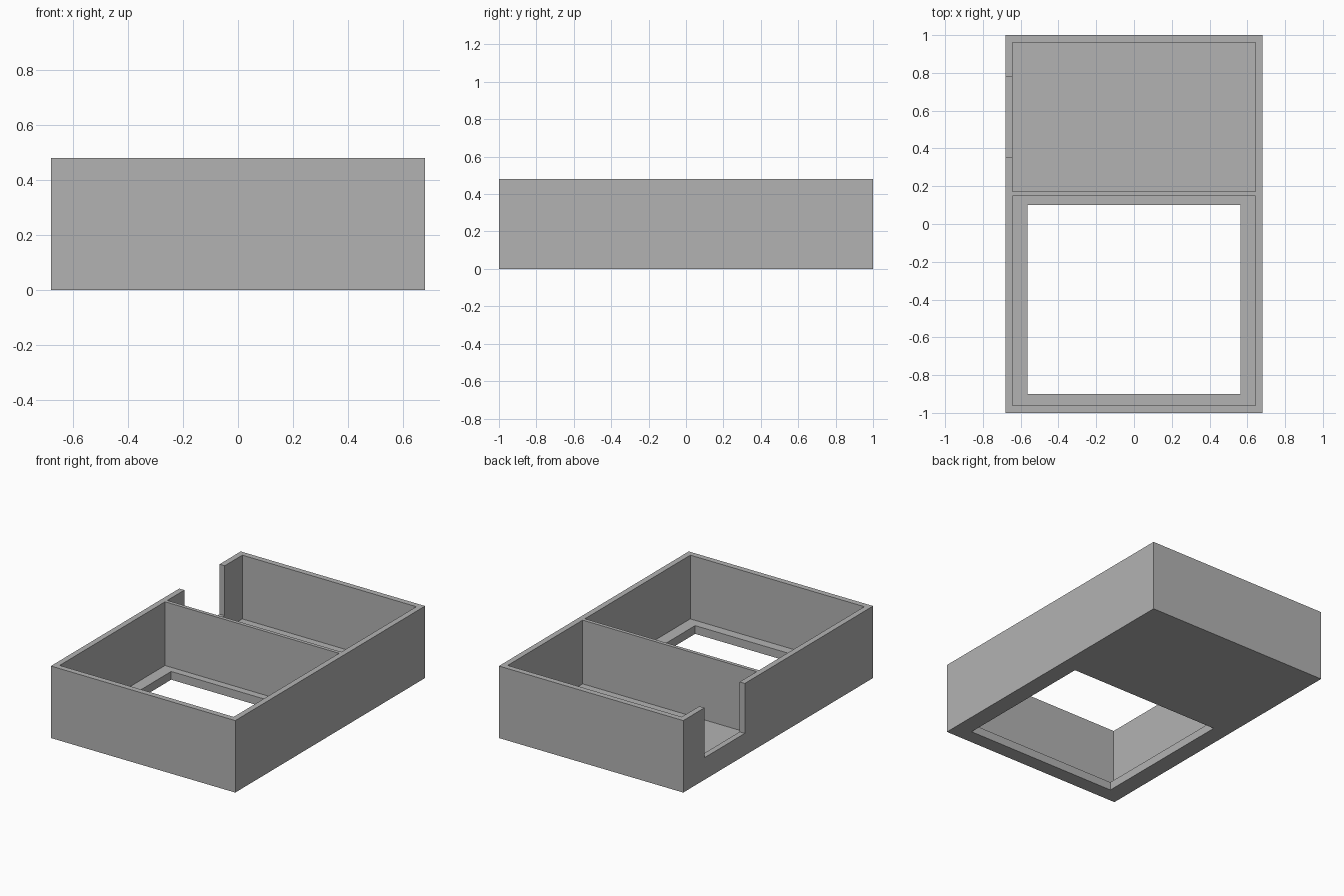
import bpy
import bmesh

if "Cube" in bpy.data.objects:
    bpy.data.objects.remove(bpy.data.objects["Cube"], do_unlink=True)

# Main dimensions
HALF_X, HALF_Y, HEIGHT = 0.68, 1.0, 0.48
WALL, FLOOR, SILL = 0.038, 0.055, 0.147
DIVIDER_FRONT, DIVIDER_BACK = 0.148, 0.172
ABOVE = HEIGHT + 0.1
IN_X, IN_Y = HALF_X - WALL, HALF_Y - WALL

grey = bpy.data.materials.new("plain grey")
grey.use_nodes = True
colour = (0.45, 0.45, 0.45, 1.0)
grey.diffuse_color = colour
grey.node_tree.nodes["Principled BSDF"].inputs["Base Color"].default_value = colour


def box(name, low, high):
    """Axis-aligned box between two corners."""
    bm = bmesh.new()
    bmesh.ops.create_cube(bm, size=1)
    for v in bm.verts:
        v.co = [a + (c + 0.5) * (b - a) for a, b, c in zip(low, high, v.co)]
    mesh = bpy.data.meshes.new(name)
    bm.to_mesh(mesh)
    bm.free()
    mesh.materials.append(grey)
    obj = bpy.data.objects.new(name, mesh)
    bpy.context.collection.objects.link(obj)
    return obj


def cut(target, name, low, high):
    """Cut a box-shaped space out of the target."""
    cutter = box(name, low, high)
    cutter.hide_render = True
    mod = target.modifiers.new(name, "BOOLEAN")
    mod.operation = "DIFFERENCE"
    mod.solver = "EXACT"
    mod.object = cutter
    bpy.context.view_layer.objects.active = target
    bpy.ops.object.modifier_apply(modifier=mod.name)
    bpy.data.objects.remove(cutter, do_unlink=True)


# Outer block
tray = box("divided_tray", (-HALF_X, -HALF_Y, 0), (HALF_X, HALF_Y, HEIGHT))

# Front and back compartments, leaving the thin divider between them
cut(tray, "front_compartment", (-IN_X, -IN_Y, FLOOR), (IN_X, DIVIDER_FRONT, ABOVE))
cut(tray, "back_compartment", (-IN_X, DIVIDER_BACK, FLOOR), (IN_X, IN_Y, ABOVE))

# Window through the front floor, leaving a ledge
cut(tray, "floor_window", (-0.563, -0.9, -0.1), (0.563, 0.1, FLOOR + 0.1))

# Notch in the side wall of the back compartment, above a low sill
cut(tray, "side_notch", (-HALF_X - 0.1, 0.352, SILL), (-IN_X + 0.1, 0.777, ABOVE))
